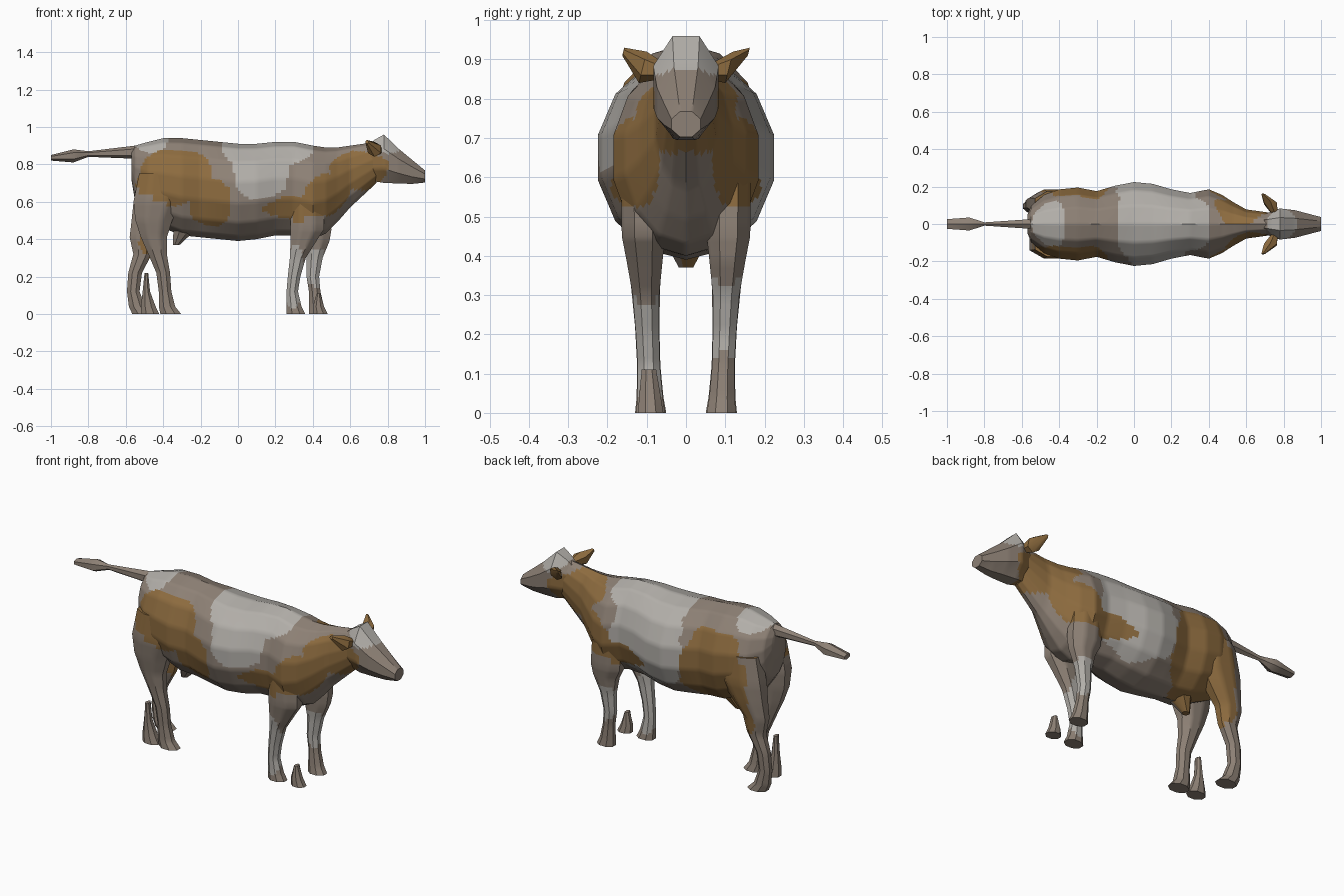
import bpy, bmesh, math
from mathutils import Vector

cube = bpy.data.objects.get("Cube")
if cube:
    bpy.data.objects.remove(cube)


def material(name, red, green, blue):
    made = bpy.data.materials.new(name)
    made.use_nodes = True
    made.diffuse_color = (red, green, blue, 1)
    shader = made.node_tree.nodes["Principled BSDF"]
    shader.inputs["Base Color"].default_value = made.diffuse_color
    return made


TAUPE, PALE, BROWN = range(3)
COAT = [material("taupe_hair", .27, .22, .18),
        material("pale_grey_hair", .45, .43, .4),
        material("brown_hair", .27, .15, .05)]

LEFT, RIGHT, BOTH = 1, -1, 0
spots = []


def spot(colour, side, x, z, radius_x, radius_z):
    """Remember an oval coat spot; later spots cover earlier ones."""
    spots.append((colour, side, x, z, radius_x, radius_z))


# Pale flank and rump
spot(PALE, BOTH, .12, .78, .15, .17)
spot(PALE, BOTH, .15, .9, .25, .12)
spot(PALE, LEFT, .12, .7, .24, .26)
spot(PALE, BOTH, -.47, .93, .1, .07)
# Brown haunches
spot(BROWN, RIGHT, -.34, .73, .2, .15)
spot(BROWN, RIGHT, -.15, .6, .12, .13)
spot(BROWN, LEFT, -.3, .6, .2, .25)
spot(BROWN, LEFT, -.43, .4, .1, .1)
# Brown shoulders and neck
spot(BROWN, BOTH, .33, .57, .2, .06)
spot(BROWN, BOTH, .48, .65, .12, .1)
spot(BROWN, BOTH, .65, .77, .16, .1)
spot(BROWN, LEFT, .57, .84, .13, .07)
# Pale mane, brow and shins
spot(PALE, BOTH, .6, .94, .15, .03)
spot(PALE, BOTH, .8, .93, .1, .07)
spot(PALE, RIGHT, .3, .2, .06, .16)
spot(PALE, LEFT, .42, .25, .07, .1)


def coat(point):
    colour = TAUPE
    wobble = 1 + .1 * math.sin(30 * point.x + 9 * point.z) + .1 * math.sin(40 * point.z)
    for paint, side, x, z, radius_x, radius_z in spots:
        reach = math.hypot((point.x - x) / radius_x, (point.z - z) / radius_z)
        if side * point.y >= 0 and reach * reach < wobble:
            colour = paint
    return colour


def brown(point):
    return BROWN


def loft(name, rings, sides, cuts=0, paint=coat):
    """Skin rings given as centre and two half axes, then colour the faces."""
    bm = bmesh.new()
    loops = []
    for centre, across, along in rings:
        angles = [math.tau * (i + .5) / sides for i in range(sides)]
        loops.append([bm.verts.new(Vector(centre) + Vector(across) * math.cos(angle)
                                   + Vector(along) * math.sin(angle)) for angle in angles])
    for lower, upper in zip(loops, loops[1:]):
        for i in range(sides):
            j = (i + 1) % sides
            bm.faces.new((lower[i], lower[j], upper[j], upper[i]))
    bm.faces.new(loops[0])
    bm.faces.new(loops[-1])
    bmesh.ops.recalc_face_normals(bm, faces=bm.faces)
    # Fine faces keep the spot outlines smooth
    if cuts:
        bmesh.ops.subdivide_edges(bm, edges=bm.edges[:], cuts=cuts, use_grid_fill=True)
    for face in bm.faces:
        face.material_index = paint(face.calc_center_median())
    mesh = bpy.data.meshes.new(name)
    bm.to_mesh(mesh)
    bm.free()
    for hair in COAT:
        mesh.materials.append(hair)
    part = bpy.data.objects.new(name, mesh)
    bpy.context.collection.objects.link(part)
    bpy.ops.object.select_all(action="DESELECT")
    part.select_set(True)
    bpy.context.view_layer.objects.active = part
    bpy.ops.object.shade_smooth_by_angle(angle=math.radians(35))


def lengthwise(name, rows, sides, cuts):
    """Rows run tail to nose: x, half width, top, bottom."""
    loft(name, [((x, 0, (top + bottom) / 2), (0, width, 0), (0, 0, (top - bottom) / 2))
                for x, width, top, bottom in rows], sides, cuts)


def limb(name, side, heights, centres, radii, cuts=3):
    """Upright limb, a little slimmer across than along, splayed at the top."""
    rings = []
    for z, x, radius in zip(heights, centres, radii):
        out = .09 + .04 * min(z, .5)
        rings.append(((x, side * out, z), (radius * 1.07, 0, 0), (0, .015 + radius / 2, 0)))
    loft(name, rings, 8, cuts)


# Trunk and neck
lengthwise("body", [
    (-.57, .05, .87, .72),
    (-.55, .1, .9, .6),
    (-.48, .16, .92, .5),
    (-.4, .19, .94, .46),
    (-.3, .2, .94, .42),
    (-.2, .18, .93, .41),
    (-.1, .21, .92, .4),
    (0, .23, .91, .39),
    (.1, .22, .91, .4),
    (.2, .19, .92, .42),
    (.3, .17, .92, .42),
    (.4, .19, .9, .4),
    (.47, .16, .89, .43),
    (.53, .12, .89, .49),
    (.6, .08, .9, .57),
    (.74, .06, .92, .7)], 14, 6)

# Head
lengthwise("head", [
    (.68, .05, .9, .74),
    (.73, .07, .94, .7),
    (.78, .09, .97, .69),
    (.86, .08, .89, .69),
    (.93, .06, .83, .69),
    (1, .04, .77, .7)], 8, 5)

# Tail with tuft
lengthwise("tail", [
    (-.48, .05, .92, .82),
    (-.55, .03, .9, .83),
    (-.8, .01, .87, .84),
    (-.88, .04, .88, .81),
    (-1, .03, .85, .82)], 6, 2)

# Ears
for side, word in ((LEFT, "left"), (RIGHT, "right")):
    stations = [(.75, .06, .87, .02), (.73, .11, .88, .04), (.69, .16, .92, .01)]
    loft(word + "_ear", [((x, side * y, z), (size, 0, 0), (0, size / 4, size))
                         for x, y, z, size in stations], 6, paint=brown)

# Front legs
heights = (.6, .45, .39, .3, .2, .12, .04, 0)
radii = (.09, .09, .07, .043, .034, .031, .04, .05)
limb("right_front_leg", RIGHT, heights, (.37, .37, .35, .32, .3, .29, .3, .31), radii)
limb("left_front_leg", LEFT, heights, (.4, .41, .42, .41, .4, .41, .42, .43), radii)

# Hind legs
heights = (.75, .6, .5, .41, .32, .22, .12, .04, 0)
radii = (.11, .13, .1, .07, .05, .037, .034, .044, .056)
limb("right_hind_leg", RIGHT, heights,
     (-.42, -.43, -.45, -.45, -.43, -.4, -.39, -.38, -.36), radii)
limb("left_hind_leg", LEFT, heights,
     (-.42, -.43, -.47, -.51, -.51, -.55, -.56, -.54, -.51), radii)

# Loose hoof pieces beside the right legs
limb("front_hoof_piece", RIGHT, (.11, .04, 0), (.43, .43, .44), (.01, .03, .04), 0)
limb("hind_hoof_piece", RIGHT, (.22, .12, .04, 0), (-.49, -.49, -.48, -.47),
     (.01, .02, .04, .05), 0)

# Udder
loft("udder", [((-.28, 0, .46), (.07, 0, 0), (0, .07, 0)),
               ((-.33, 0, .37), (.02, 0, 0), (0, .02, 0))], 8)
